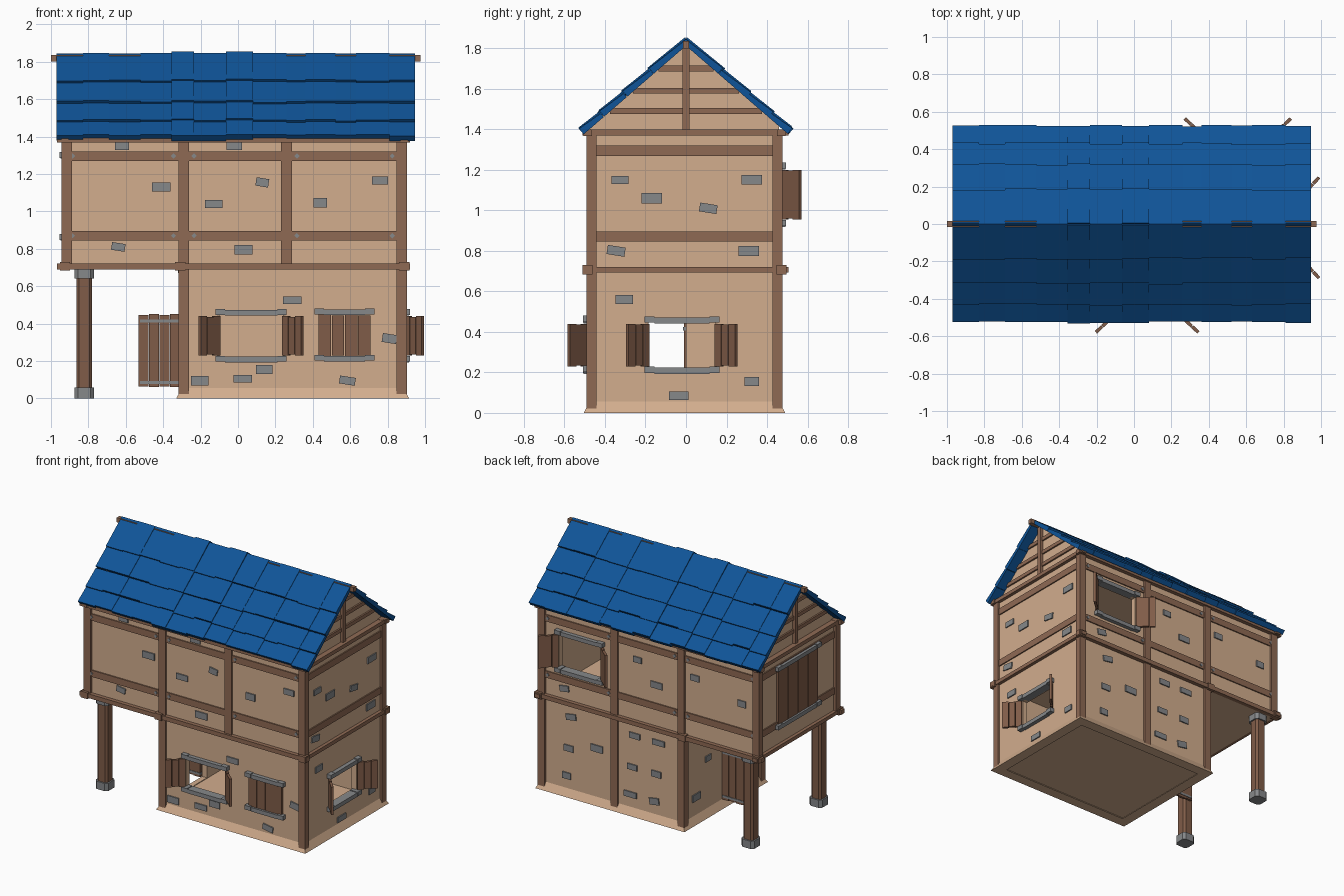
import bpy, bmesh, math, random
from mathutils import Vector

if "Cube" in bpy.data.objects:
    bpy.data.objects.remove(bpy.data.objects["Cube"])
random.seed(4)

YF, YB, XR, XL, XD = -0.475, 0.46, 0.885, -0.92, -0.30   # wall planes


def mat(name, r, g, b):
    m = bpy.data.materials.new(name)
    m.diffuse_color = [((c / 255 + 0.055) / 1.055) ** 2.4 for c in (r, g, b)] + [1]
    m.use_nodes = True
    m.node_tree.nodes["Principled BSDF"].inputs["Base Color"].default_value = m.diffuse_color
    return m


TAN = mat("tan plaster", 210, 173, 141)
BEAM = mat("beam brown", 143, 106, 84)
WOOD = mat("shutter brown", 128, 92, 72)
GREY = mat("stone grey", 134, 136, 138)
BLUE = mat("roof blue", 15, 84, 152)

# wall frames: (along, outward, up) -> world
FACE = {
    "world": lambda u, d, z: (u, d, z),
    "front": lambda u, d, z: (u, YF - d, z),
    "back": lambda u, d, z: (u, YB + d, z),
    "right": lambda u, d, z: (XR + d, u, z),
    "left": lambda u, d, z: (XL - d, u, z),
    "porch": lambda u, d, z: (XD - d, u, z),
}


def blk(face, u0, u1, d0, d1, z0, z1, rot=0):
    """Eight corners of a block on a wall, turned in the wall plane."""
    cu, cz = (u0 + u1) / 2, (z0 + z1) / 2
    c, s = math.cos(math.radians(rot)), math.sin(math.radians(rot))
    return [FACE[face](cu + (u - cu) * c - (z - cz) * s, d, cz + (u - cu) * s + (z - cz) * c)
            for z in (z0, z1) for u, d in ((u0, d0), (u1, d0), (u1, d1), (u0, d1))]


def leaf(face, a, b, t, z0, z1, n):
    """Planked leaf running from hinge a to tip b in plan."""
    a, b = Vector(a), Vector(b)
    w = (b - a) / n
    off = Vector((-w.y, w.x)).normalized() * t / 2
    out = []
    for i in range(n):
        p, q = a + w * (i + 0.02), a + w * (i + 0.97)
        k = 0.004 * (i % 2)
        out.append([FACE[face](v.x, v.y, z) for z in (z0 + k, z1 - k)
                    for v in (p - off, q - off, q + off, p + off)])
    return out


def finish(name, bm, m):
    bmesh.ops.recalc_face_normals(bm, faces=bm.faces)
    me = bpy.data.meshes.new(name)
    bm.to_mesh(me)
    bm.free()
    me.materials.append(m)
    ob = bpy.data.objects.new(name, me)
    bpy.context.collection.objects.link(ob)
    return ob


def part(name, m, blocks):
    bm = bmesh.new()
    for pts in blocks:
        v = [bm.verts.new(p) for p in pts]
        bm.faces.new(v[:4])
        bm.faces.new(v[4:])
        for i in range(4):
            j = (i + 1) % 4
            bm.faces.new((v[i], v[j], v[j + 4], v[i + 4]))
    return finish(name, bm, m)


def prism(name, m, pts, shift):
    bm = bmesh.new()
    f = bm.faces.new([bm.verts.new(p) for p in pts])
    g = bmesh.ops.extrude_face_region(bm, geom=[f])
    bmesh.ops.translate(bm, vec=shift, verts=[e for e in g["geom"] if isinstance(e, bmesh.types.BMVert)])
    return finish(name, bm, m)


# window openings: wall, left, right, bottom, top
OPEN = [("front", -.10, .24, .22, .445), ("right", -.185, .145, .22, .445), ("back", .375, .735, .945, 1.205)]
SHUT = [("front", .43, .71, .225, .448), ("left", -.235, .24, .87, 1.285)]

# hollow plaster shell with an overhanging upper floor
walls = prism("walls", TAN, [(x, YF, z) for x, z in
              ((XD, .02), (XR, .02), (XR, 1.39), (XL, 1.39), (XL, .69), (XD, .69))], (0, YB - YF, 0))
cuts = [blk(f, a, b, -.1, .1, c, d) for f, a, b, c, d in OPEN]
cuts += [blk("world", x, XR - .04, YF + .04, YB - .04, z, z + .6) for x, z in ((XD + .04, .06), (XL + .04, .73))]
cuts.append(blk("porch", -.225, 0, -.1, .1, .065, .45))
cutters = [part("cutter", TAN, [c]) for c in cuts]
for c in cutters:
    c.hide_render = True
    md = walls.modifiers.new("cut", "BOOLEAN")
    md.operation, md.solver, md.object = "DIFFERENCE", "EXACT", c
walls.data = bpy.data.meshes.new_from_object(walls.evaluated_get(bpy.context.evaluated_depsgraph_get()))
walls.modifiers.clear()
for c in cutters:
    bpy.data.objects.remove(c)

# flared plaster skirt around the base
bm = bmesh.new()
rings = [[bm.verts.new(p) for p in ((XD - g, YF - g, z), (XR + g, YF - g, z), (XR + g, YB + g, z), (XD - g, YB + g, z))]
         for g, z in ((.03, 0), (0, .055), (-.05, 0))]
for k in range(3):
    A, B = rings[k], rings[(k + 1) % 3]
    for i in range(4):
        j = (i + 1) % 4
        bm.faces.new((A[i], A[j], B[j], B[i]))
finish("base_skirt", bm, TAN)

# gable walls with their boards and king posts
boards = []
for x in (-.90, .83):
    prism("gable_wall", TAN, [(x, y, z) for y, z in ((YF, 1.39), (YB, 1.39), (YB, 1.42), (0, 1.815), (YF, 1.42))],
          (.035, 0, 0))
    d0, d1 = x - .012, x + .047
    for z in (1.49, 1.59, 1.70):
        h = (1.82 - z) * 1.14
        boards.append(blk("world", d0, d1, -h, h, z - .014, z + .014))
    boards.append(blk("world", d0 - .012, d1 + .012, -.017, .017, 1.39, 1.82))
part("gable_boards", BEAM, boards)
part("ridge_pole", BEAM, [blk("world", -1.0, .975, -.016, .016, 1.80, 1.835)])

# timber frame: posts
posts = [blk("world", x - .028, x + .028, y - .025, y + .025, z, 1.40)
         for y in (YF + .008, YB - .008) for x, z in ((-.915, .69), (.875, .02), (-.29, .02))]
posts += [blk("front", .23, .288, -.01, .015, .70, 1.40), blk("back", .24, .298, -.01, .015, .02, 1.40)]
part("frame_posts", BEAM, posts)

# timber frame: rails on all four sides, with block ends at the floor line
rails = []
for z in (.87, 1.294):
    for f, a, b in (("front", XL, XR), ("back", XL, XR), ("left", YF, YB), ("right", YF, YB)):
        rails.append(blk(f, a, b, -.01, .009, z - .025, z + .025))
for z in (.706, 1.384):
    rails += [blk("world", -.968, .92, y - .02, y + .02, z - .016, z + .016) for y in (-.485, .47)]
    rails += [blk("world", x - .02, x + .02, -.51, .505, z - .014, z + .014) for x in (-.925, .89)]
rails += [blk("world", x - .028, x + .028, y - .025, y + .025, .683, .73)
          for x in (-.925, -.31, .89) for y in (-.487, .472)]
rails.append(blk("porch", YF, YB, -.02, .02, .67, .715))
part("frame_rails", BEAM, rails)

# bolt heads at the rail ends
part("bolts", GREY, [blk(f, u - .01, u + .01, .005, .015, z - .01, z + .01, 45)
                     for f in ("front", "back") for u in (-.885, -.345, -.235, .315, .825) for z in (.87, 1.296)])

# porch posts with stone feet and caps, chamfered square section
for y in (-.41, .40):
    for name, m, r, z0, z1 in (("porch_post", WOOD, .042, .03, .67), ("porch_foot", GREY, .053, 0, .058),
                               ("porch_cap", GREY, .053, .642, .695)):
        c = r * .65
        prism(name, m, [(-.822 + a, y + b, z0) for a, b in ((r, -c), (r, c), (c, r), (-c, r),
              (-r, c), (-r, -c), (-c, -r), (c, -r))], (0, 0, z1 - z0))

# stone lintels and sills: straight middle, slightly kicked ends
stone = []
for f, a, b, z0, z1 in OPEN + SHUT:
    a, b = a - .02, b + .02
    for z in (z0 - .012, z1 + .012):
        stone += [blk(f, a + .05, b - .05, -.03, .03, z - .015, z + .015),
                  blk(f, a, a + .05, -.03, .034, z - .011, z + .02),
                  blk(f, b - .05, b, -.03, .034, z - .011, z + .02)]
part("window_stones", GREY, stone)

# shutters, open and closed
swung = []
for f, a, b, z0, z1 in OPEN:
    for u, s in ((a, -1), (b, 1)):
        swung += leaf(f, (u, .008), (u + s * .105, .105), .018, z0 + .01, z1 - .005, 3)
part("open_shutters", WOOD, swung)
part("closed_shutters", WOOD, [p for f, a, b, z0, z1 in SHUT for p in leaf(f, (a, .006), (b, .006), .02, z0, z1, 4)])

# door standing open on the porch side
part("door", WOOD, leaf("porch", (0, .008), (0, .235), .02, .06, .45, 4))
part("door_bands", GREY, [blk("porch", -.014, .014, .008, .225, z - .008, z + .008) for z in (.085, .415)])


# stones showing through the plaster, of varied size, some of them tilted
def stones(face, spots):
    blocks = []
    for i, (u, z) in enumerate(spots):
        w, h = random.uniform(.033, .052), random.uniform(.02, .026)
        blocks.append(blk(face, u - w, u + w, -.01, .009, z - h, z + h, -9 if i % 4 == 2 else 0))
    part(face + "_wall_stones", GREY, blocks)


upper = [(-.62, 1.35), (-.02, 1.35), (.13, 1.155), (-.41, 1.13), (-.13, 1.04), (.76, 1.165), (-.64, .81), (.44, 1.045)]
lower = [(.03, .795), (.29, .525), (-.09, .53), (.81, .32), (-.205, .095), (.025, .105), (.14, .155), (.585, .095)]
stones("front", upper)
stones("front", lower[:2] + lower[3:])
stones("right", [(-.325, 1.15), (-.17, 1.06), (.11, 1.01), (.325, 1.15), (.31, .80), (-.305, .56), (-.345, .80),
                 (.325, .155), (-.035, .085)])
stones("back", [(x - .08 * (z - .4), z) for x in (.65, .12, -.08) for z in (.15, .36, .6)])
stones("back", [(.08, 1.18), (-.08, 1.03), (.69, .80), (-.40, 1.17), (-.79, 1.08), (.42, .42)])
stones("porch", [(.31, .19), (.17, .43)])

# roof: four lapped courses of uneven tiles on each slope
cols = [-.97, -.83, -.69, -.52, -.355, -.235, -.065, .08, .26, .36, .52, .63, .81, .945]
breaks = [0, .235, .41, .56, .685]
tiles = []
for side in (-1, 1):
    down = Vector((0, side * .52, -.45)).normalized()
    up = Vector((0, side * .45, .52)).normalized()
    top = Vector((0, 0, 1.848))
    for k in range(4):
        for i in range(len(cols) - 1):
            lift = .012 if i in (4, 6) else .004 * (i % 2)
            s0, s1 = breaks[k], breaks[k + 1] + random.uniform(-.006, .008)
            x0, x1, low = cols[i], cols[i + 1], lift * .5 + .009
            for_under, for_top = (-.027, -.027), (lift - .004, low)
            tiles.append([top + Vector((x, 0, 0)) + down * s + up * h for ha, hb in (for_under, for_top)
                          for x, s, h in ((x0, s0, ha), (x1, s0, ha), (x1, s1, hb), (x0, s1, hb))])
part("roof_tiles", BLUE, tiles)
